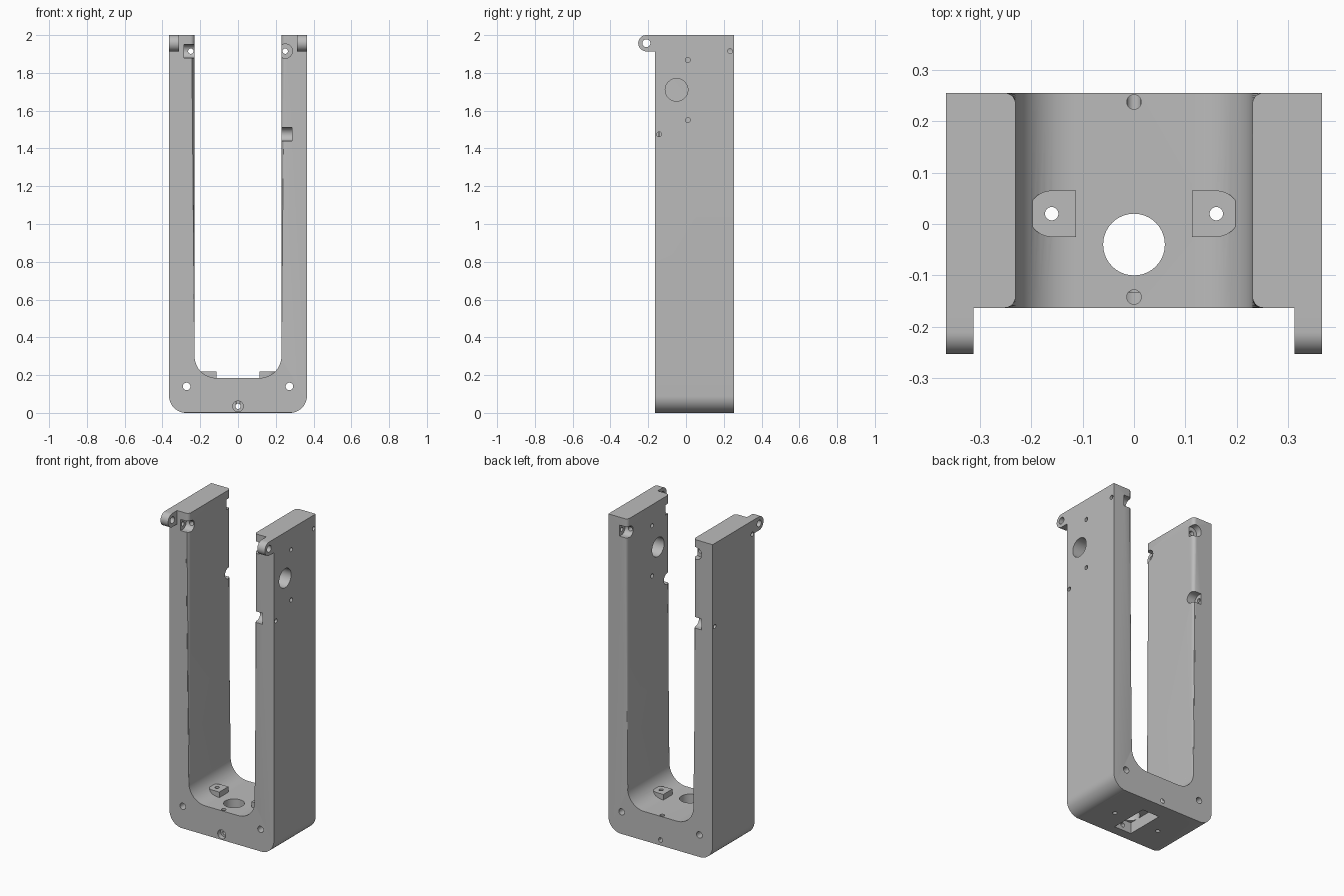
import bpy, bmesh, math
from mathutils import Matrix, Vector

if "Cube" in bpy.data.objects:
    bpy.data.objects.remove(bpy.data.objects["Cube"])

FRONT, BACK = -0.163, 0.255
HALF, INNER, FLOOR = 0.365, 0.23, 0.185
MID = (FRONT + BACK) / 2

grey = bpy.data.materials.new("plain grey")
grey.use_nodes = True
grey.diffuse_color = (0.5, 0.5, 0.5, 1)
grey.node_tree.nodes["Principled BSDF"].inputs["Base Color"].default_value = (0.5, 0.5, 0.5, 1)


def finish(bm, name):
    bmesh.ops.recalc_face_normals(bm, faces=bm.faces[:])
    mesh = bpy.data.meshes.new(name)
    bm.to_mesh(mesh)
    bm.free()
    obj = bpy.data.objects.new(name, mesh)
    bpy.context.collection.objects.link(obj)
    mesh.materials.append(grey)
    return obj


def extrude(bm, points, offset):
    face = bm.faces.new([bm.verts.new(p) for p in points])
    moved = bmesh.ops.extrude_face_region(bm, geom=[face])["geom"]
    bmesh.ops.translate(bm, vec=offset, verts=[v for v in moved if isinstance(v, bmesh.types.BMVert)])


def arc(cx, cy, r, start, end, n=12):
    angles = [math.radians(start + (end - start) * i / n) for i in range(n + 1)]
    return [(cx + r * math.cos(a), cy + r * math.sin(a)) for a in angles]


def cylinder(axis, centre, radius, length):
    bm = bmesh.new()
    turn = {"x": Matrix.Rotation(math.pi / 2, 4, "Y"), "y": Matrix.Rotation(math.pi / 2, 4, "X"),
            "z": Matrix.Identity(4)}[axis]
    bmesh.ops.create_cone(bm, cap_ends=True, segments=40, radius1=radius, radius2=radius,
                          depth=length, matrix=Matrix.Translation(centre) @ turn)
    return finish(bm, "cutter")


def box(centre, size):
    bm = bmesh.new()
    bmesh.ops.create_cube(bm, size=1, matrix=Matrix.Translation(centre) @ Matrix.Diagonal((*size, 1)))
    return finish(bm, "cutter")


def combine(obj, other, operation="DIFFERENCE"):
    bpy.context.view_layer.objects.active = obj
    mod = obj.modifiers.new("combine", "BOOLEAN")
    mod.object, mod.operation, mod.solver = other, operation, "EXACT"
    bpy.ops.object.modifier_apply(modifier=mod.name)
    bpy.data.objects.remove(other)


# U-shaped frame
R, r = 0.09, 0.115
side = arc(HALF - R, R, R, -90, 0) + [(HALF, 2), (INNER, 2)]
side += arc(INNER - r, FLOOR + r, r, 0, -90)
outline = side + [(-x, z) for x, z in reversed(side)]
bm = bmesh.new()
extrude(bm, [(x, FRONT, z) for x, z in outline], (0, BACK - FRONT, 0))


def bevel(test, width):
    edges = [e for e in bm.edges if abs(e.verts[0].co.y - e.verts[1].co.y) < 1e-4
             and all(test(v.co) for v in e.verts)]
    bmesh.ops.bevel(bm, geom=edges, offset=width, segments=5, profile=0.5, affect="EDGES")


# rounded inner leg edges and underside rim
bmesh.ops.recalc_face_normals(bm, faces=bm.faces[:])
bevel(lambda p: abs(abs(p.x) - INNER) < 1e-4 and p.z > FLOOR + r - 0.001, 0.022)
bevel(lambda p: p.z < 1e-4, 0.012)
frame = finish(bm, "frame")

# hinge ears and floor lugs
for s in (-1, 1):
    bm = bmesh.new()
    ear = arc(-0.21, 1.957, 0.043, 90, 270, 20)
    ear = [(-0.14, 2.0)] + ear + [(-0.14, 1.914)]
    extrude(bm, [(s * 0.312, y, z) for y, z in ear], (s * (HALF - 0.312), 0, 0))
    combine(frame, finish(bm, "ear"), "UNION")
    bm = bmesh.new()
    lug = [(0.113, -0.025)] + arc(0.16, 0.02, 0.045, -90, 90, 20) + [(0.113, 0.065)]
    extrude(bm, [(s * x, y, 0.15) for x, y in lug], (0, 0, 0.07))
    combine(frame, finish(bm, "lug"), "UNION")

# features that repeat on each leg, turned half a circle about the middle
for s in (-1, 1):
    y_top, y_low = MID + s * 0.188, MID - s * 0.188
    for y, z in ((y_top, 1.915), (y_low, 1.475)):
        outward = 1 if y > MID else -1
        combine(frame, cylinder("x", (s * 0.245, y, z), 0.035, 0.084))
        combine(frame, box((s * 0.245, y + outward * 0.05, z), (0.084, 0.1, 0.07)))
        combine(frame, cylinder("x", (s * 0.32, y, z), 0.013, 0.2))
    counterbore_y = FRONT if s > 0 else BACK
    combine(frame, cylinder("y", (s * 0.25, counterbore_y, 1.915), 0.038, 0.08))
    combine(frame, cylinder("y", (s * 0.25, MID, 1.915), 0.014, 0.6))
    combine(frame, cylinder("x", (s * 0.34, -0.21, 1.957), 0.021, 0.2))
    combine(frame, cylinder("y", (s * 0.272, MID, 0.14), 0.02, 0.6))
    combine(frame, cylinder("z", (s * 0.16, 0.02, 0.1), 0.013, 0.4))

# openings in the left leg
for y, z, radius in ((-0.05, 1.71, 0.06), (0.01, 1.868, 0.013), (0.01, 1.55, 0.013)):
    combine(frame, cylinder("x", (0.3, y, z), radius, 0.3))

# openings in the base
combine(frame, box((0, 0.025, 0.02), (0.12, 0.25, 0.1)))
combine(frame, cylinder("z", (0, -0.04, 0.1), 0.06, 0.4))
for y in (-0.142, 0.237):
    combine(frame, cylinder("z", (0, y, 0.12), 0.014, 0.18))
combine(frame, cylinder("y", (0, MID, 0.035), 0.014, 0.6))
combine(frame, cylinder("y", (0, FRONT, 0.035), 0.028, 0.06))

bpy.ops.object.select_all(action="DESELECT")
frame.select_set(True)
bpy.context.view_layer.objects.active = frame
bpy.ops.object.shade_smooth_by_angle(angle=math.radians(30))
